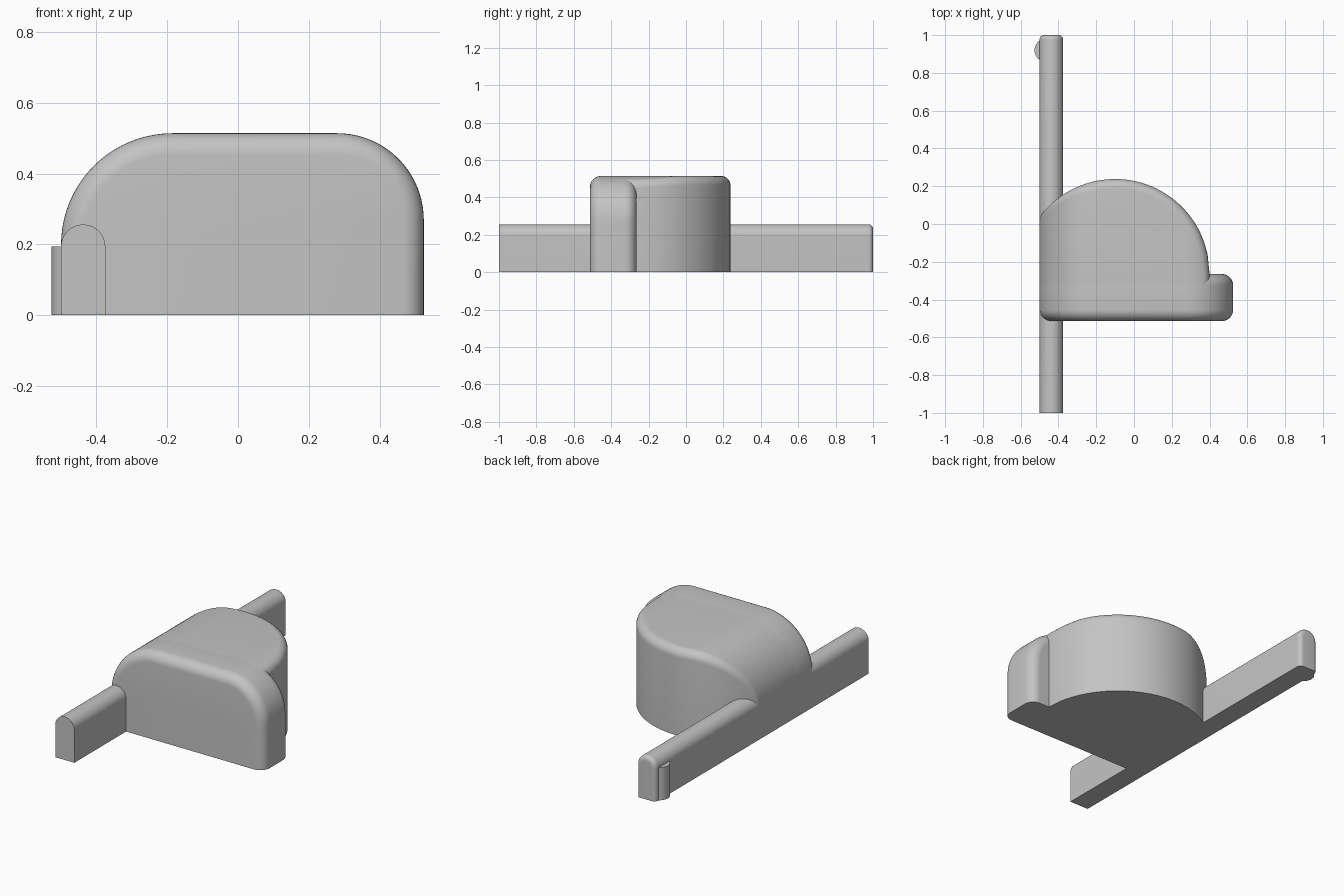
import bpy, bmesh, math
from mathutils import Vector

cube = bpy.data.objects.get("Cube")
if cube:
    bpy.data.objects.remove(cube)

grey = bpy.data.materials.new("plain_grey")
grey.use_nodes = True
colour = (0.55, 0.55, 0.55, 1)
grey.diffuse_color = colour
grey.node_tree.nodes["Principled BSDF"].inputs["Base Color"].default_value = colour

STEPS = 20      # segments per large corner
ROUND = 8       # segments per small edge rounding


def finish(name, bm):
    bmesh.ops.remove_doubles(bm, verts=bm.verts, dist=1e-5)
    bmesh.ops.recalc_face_normals(bm, faces=bm.faces)
    mesh = bpy.data.meshes.new(name)
    bm.to_mesh(mesh)
    bm.free()
    mesh.materials.append(grey)
    obj = bpy.data.objects.new(name, mesh)
    bpy.context.collection.objects.link(obj)
    bpy.ops.object.select_all(action="DESELECT")
    obj.select_set(True)
    bpy.context.view_layer.objects.active = obj
    bpy.ops.object.shade_smooth_by_angle(angle=math.radians(32))
    return obj


def arc(cx, cz, r, start, end):
    """Points with their outward directions along an arc."""
    out = []
    for i in range(STEPS + 1):
        a = math.radians(start + (end - start) * i / STEPS)
        out.append((cx + r * math.cos(a), cz + r * math.sin(a), math.cos(a), math.sin(a)))
    return out


def arch(left, right, top, r_left, r_right, inset=0):
    """Upright outline with two rounded top corners and a foot on the floor."""
    return ([(left + inset, 0, -1, 0)]
            + arc(left + r_left, top - r_left, r_left - inset, 180, 90)
            + arc(right - r_right, top - r_right, r_right - inset, 90, 0)
            + [(right - inset, 0, 1, 0)])


def body_outline(inset=0):
    return arch(-0.5, 0.525, 0.514, 0.315, 0.245, inset)


def bar_outline(inset=0):
    return arch(-0.5, -0.375, 0.256, 0.0625, 0.0625, inset)


def loft(name, outline, layers):
    """Skin an outline through (inset, y) layers and cap both ends."""
    bm = bmesh.new()
    rings = [[bm.verts.new((p[0], y, p[1])) for p in outline(d)] for d, y in layers]
    n = len(rings[0])
    for a, b in zip(rings, rings[1:]):
        for i in range(n):
            j = (i + 1) % n
            bm.faces.new((a[i], a[j], b[j], b[i]))
    bm.faces.new(rings[0])
    bm.faces.new(rings[-1])
    return finish(name, bm)


def rounded_end(y, r, sign):
    """Layers for a rounded end, from the flat end inwards."""
    angles = [math.pi / 2 * i / ROUND for i in range(ROUND + 1)]
    return [(r * (1 - math.sin(a)), y - sign * r * (1 - math.cos(a))) for a in angles]


# Front slab with its side tab
FRONT, TAB_BACK, EDGE = -0.514, -0.265, 0.06
loft("front_slab", body_outline,
     rounded_end(FRONT, EDGE, -1) + rounded_end(TAB_BACK, EDGE, 1)[::-1])

# Long bar, rounded at the back end
loft("long_bar", bar_outline, [(0, -1)] + rounded_end(1, 0.025, 1)[::-1])


# Drum: the same outline continued back to a round wall, with a rolled top edge
def drum():
    cx, cy, radius, r = -0.1, -0.262, 0.5, 0.05
    start_y = TAB_BACK - EDGE
    inner = radius - r
    x_max = cx + inner
    samples = []
    for p in body_outline(r):
        if p[0] >= x_max:
            # cut the outline exactly where the round wall turns forward
            corner_x, corner_z, corner_r = 0.28, 0.269, 0.245 - r
            dx = (x_max - corner_x) / corner_r
            dz = math.sqrt(1 - dx * dx)
            samples.append((x_max, corner_z + corner_r * dz, dx, dz))
            break
        samples.append(p)
        # subdivide the flat top
        if abs(p[0] + 0.185) < 1e-4 and p[3] > 0.99:
            samples += [(p[0] + 0.465 * k / STEPS, p[1], 0, 1) for k in range(1, STEPS)]
    rows = []
    for x, z, nx, nz in samples:
        off = x - cx
        y = cy + math.sqrt(max(inner * inner - off * off, 0))
        centre = Vector((x, y, z))
        n1 = Vector((nx, 0, nz))
        n2 = Vector((off, y - cy, 0)).normalized()
        angle = n1.angle(n2)
        row = [Vector((x + r * nx, start_y, z + r * nz))]
        for k in range(ROUND + 1):
            t = k / ROUND
            n = (n1 * math.sin((1 - t) * angle) + n2 * math.sin(t * angle)) / math.sin(angle)
            row.append(centre + n * r)
        row.append(Vector((row[-1].x, row[-1].y, 0)))
        rows.append(row)
    # run the last row forward into the slab
    rows.append([Vector((v.x, start_y, v.z)) for v in rows[-1]])

    bm = bmesh.new()
    grid = [[bm.verts.new(v) for v in row] for row in rows]
    for a, b in zip(grid, grid[1:]):
        for i in range(len(a) - 1):
            bm.faces.new((a[i], a[i + 1], b[i + 1], b[i]))
    # underside
    bm.faces.new([grid[0][0]] + grid[0][1:-1] + [row[-1] for row in grid[1:]])
    bmesh.ops.remove_doubles(bm, verts=bm.verts, dist=1e-5)
    bmesh.ops.dissolve_degenerate(bm, edges=bm.edges, dist=1e-5)
    return finish("round_drum", bm)


drum()

# Small upright peg on the outer side of the bar
bm = bmesh.new()
bmesh.ops.create_cone(bm, cap_ends=True, segments=48, radius1=0.0625, radius2=0.0625, depth=0.194)
bmesh.ops.translate(bm, verts=bm.verts, vec=(-0.464, 0.92, 0.097))
finish("side_peg", bm)
